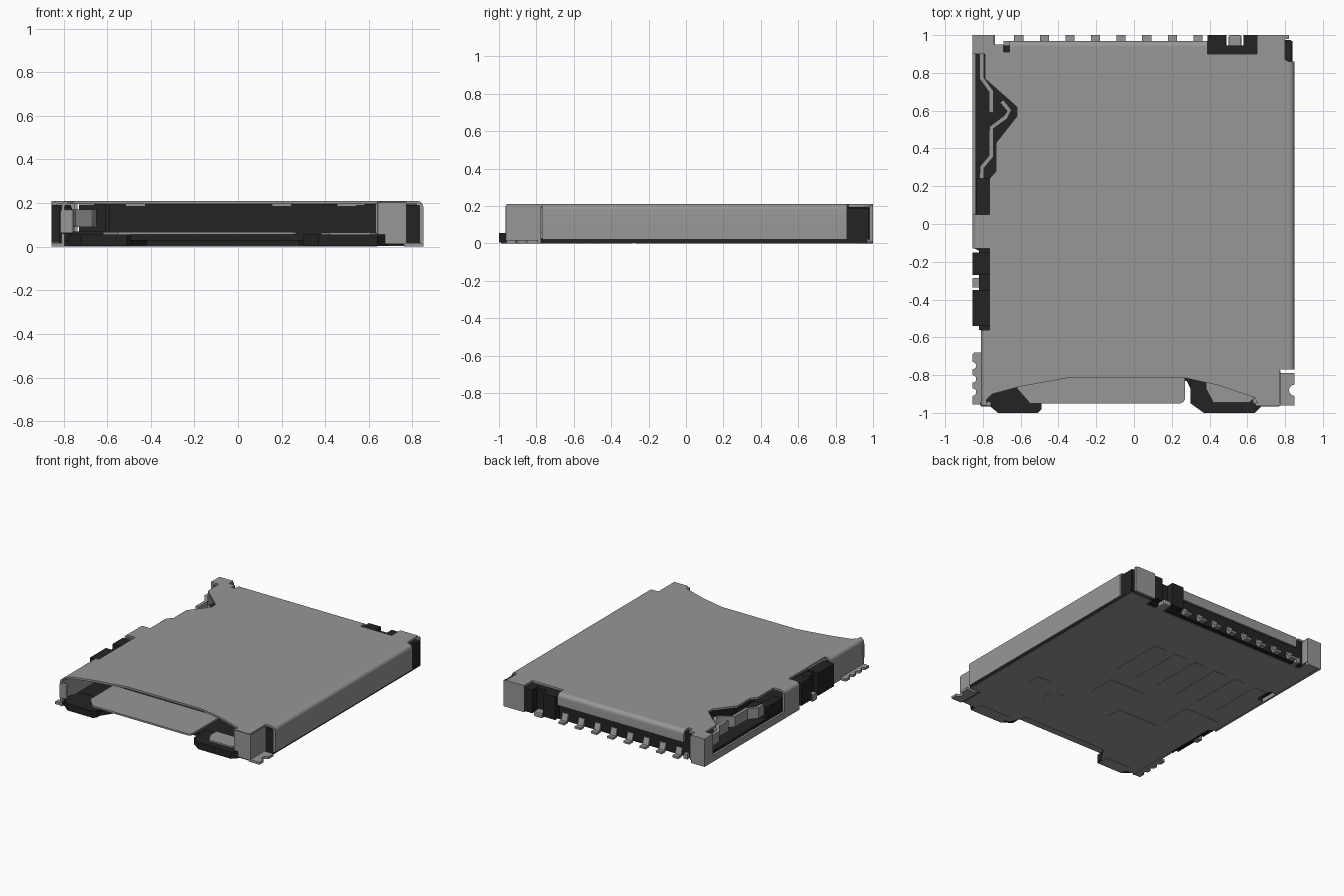
import bpy
import bmesh
import math
from mathutils import Vector

old = bpy.data.objects.get("Cube")
if old:
    bpy.data.objects.remove(old, do_unlink=True)


def material(name, value):
    m = bpy.data.materials.new(name)
    m.use_nodes = True
    color = (value, value, value, 1)
    m.diffuse_color = color
    m.node_tree.nodes["Principled BSDF"].inputs["Base Color"].default_value = color
    return m


METAL = material("grey_metal", 0.31)
BLACK = material("black_plastic", 0.017)


def loft(name, bottom, top, mat):
    """Closed solid between two matching outlines."""
    bm = bmesh.new()
    a = [bm.verts.new(p) for p in bottom]
    b = [bm.verts.new(p) for p in top]
    bm.faces.new(a)
    bm.faces.new(b)
    for i in range(len(a)):
        j = (i + 1) % len(a)
        bm.faces.new((a[i], a[j], b[j], b[i]))
    bmesh.ops.recalc_face_normals(bm, faces=bm.faces)
    mesh = bpy.data.meshes.new(name)
    bm.to_mesh(mesh)
    bm.free()
    mesh.materials.append(mat)
    ob = bpy.data.objects.new(name, mesh)
    bpy.context.collection.objects.link(ob)
    return ob


def prism(name, outline, z0, z1, mat):
    return loft(name, [(x, y, z0) for x, y in outline], [(x, y, z1) for x, y in outline], mat)


def box(name, x0, x1, y0, y1, z0, z1, mat, bevel=0):
    ob = prism(name, [(x0, y0), (x1, y0), (x1, y1), (x0, y1)], z0, z1, mat)
    if bevel:
        mod = ob.modifiers.new("soft_edges", "BEVEL")
        mod.width = bevel
        mod.segments = 2
    return ob


def arc(cx, cy, r, start, end, n=6):
    return [(cx + r * math.cos(math.radians(start + (end - start) * i / n)),
             cy + r * math.sin(math.radians(start + (end - start) * i / n))) for i in range(n + 1)]


def folded_edge(name, start, end, z0):
    """Sheet metal wall with a rounded top fold, outward on the right of start to end."""
    s, e = Vector(start), Vector(end)
    d = (e - s).normalized()
    out = Vector((d.y, -d.x))
    profile = [(0, z0)] + arc(-0.03, 0.18, 0.03, 0, 90) + [(-0.03, 0.195)]
    profile += arc(-0.03, 0.18, 0.015, 90, 0) + [(-0.015, z0)]
    rings = [[(*(p + out * u), z) for u, z in profile] for p in (s, e)]
    return loft(name, rings[0], rings[1], METAL)


def ribbon(name, path, half, z0, z1):
    """Upright strip that follows a path."""
    pts = [Vector(p) for p in path]
    sides = ([], [])
    for i, p in enumerate(pts):
        d = (pts[min(i + 1, len(pts) - 1)] - pts[max(i - 1, 0)]).normalized()
        n = Vector((-d.y, d.x)) * half
        sides[0].append(tuple(p + n))
        sides[1].append(tuple(p - n))
    return prism(name, sides[0] + sides[1][::-1], z0, z1, METAL)


# Shell roof with its curved front and the spring window
roof = [(0.82, -0.77), (0.82, 0.86), (0.80, 0.87), (0.80, 1.0), (0.65, 1.0), (0.65, 0.90),
        (0.39, 0.90), (0.39, 0.94), (-0.66, 0.94), (-0.66, 0.91), (-0.69, 0.91), (-0.69, 0.95),
        (-0.74, 0.95), (-0.74, 1.0), (-0.855, 1.0), (-0.855, 0.9), (-0.79, 0.9), (-0.79, 0.77),
        (-0.62, 0.62), (-0.62, 0.57), (-0.73, 0.43), (-0.73, 0.28), (-0.765, 0.24),
        (-0.765, 0.05), (-0.825, 0.05), (-0.825, -0.13), (-0.765, -0.13), (-0.765, -0.56),
        (-0.78, -0.56), (-0.78, -0.93), (-0.75, -0.9), (-0.6, -0.86), (-0.35, -0.815),
        (0.27, -0.815), (0.45, -0.855), (0.64, -0.92), (0.66, -0.96), (0.77, -0.96), (0.77, -0.77)]
prism("shell_roof", roof, 0.195, 0.21, METAL)

# Folded shell walls
folded_edge("shell_left_wall", (0.85, -0.77), (0.85, 0.86), 0.02)
folded_edge("shell_back_wall", (0.39, 0.97), (-0.66, 0.97), 0.12)
folded_edge("shell_right_middle_wall", (-0.855, 0.05), (-0.855, -0.13), 0)
folded_edge("shell_right_front_wall", (-0.81, -0.56), (-0.81, -0.96), 0)
box("back_left_wall", 0.65, 0.82, 0.98, 1.0, 0.01, 0.205, METAL)
box("back_right_corner", -0.855, -0.74, 0.98, 1.0, 0, 0.2, METAL)
box("back_right_side", -0.855, -0.835, 0.9, 1.0, 0, 0.2, METAL)
box("back_right_return", -0.75, -0.735, 0.93, 1.0, 0.02, 0.2, METAL)
box("right_lower_rail", -0.855, -0.84, 0.05, 0.9, 0, 0.05, METAL)

# Front corners
box("front_left_side", 0.76, 0.775, -0.96, -0.775, 0, 0.2, METAL)
box("front_left_corner", 0.64, 0.775, -0.965, -0.945, 0.01, 0.205, METAL, 0.008)
box("front_left_guide", 0.63, 0.65, -0.95, -0.85, 0.06, 0.2, METAL)
box("front_right_corner", -0.815, -0.755, -0.965, -0.94, 0.06, 0.17, METAL, 0.008)

# Base tray, with a small through hole beside the spring
tray = [(0.84, -0.77), (0.84, 0.97), (0.66, 0.97), (0.66, 0.91), (-0.74, 0.91), (-0.74, 0.98),
        (-0.845, 0.98), (-0.845, 0.53), (-0.8, 0.53), (-0.785, 0.51), (-0.785, 0.41),
        (-0.8, 0.39), (-0.845, 0.39), (-0.845, -0.13), (-0.8, -0.15), (-0.8, -0.95),
        (-0.5, -0.95), (-0.42, -0.83), (0.28, -0.83), (0.34, -0.95), (0.75, -0.95), (0.75, -0.77)]
prism("base_tray", tray, 0.006, 0.03, BLACK)
prism("underside_plate", [(x * 0.995, y) for x, y in tray], 0.002, 0.006, METAL)
box("hole_tab", -0.84, -0.8, 0.4, 0.515, 0.04, 0.055, METAL)

# Plastic walls inside the shell
box("inner_left_wall", 0.77, 0.835, -0.77, 0.97, 0.02, 0.19, BLACK)
box("inner_back_wall", -0.73, 0.82, 0.8, 0.945, 0.006, 0.194, BLACK)
box("spring_floor", -0.84, -0.6, 0.05, 0.9, 0.03, 0.07, BLACK)
box("spring_inner_wall", -0.61, -0.59, 0.05, 0.9, 0.03, 0.194, BLACK)
box("spring_rear_wall", -0.835, -0.765, 0.05, 0.24, 0.03, 0.15, BLACK)
for x0, x1 in ((0.39, 0.49), (0.58, 0.65)):
    box("back_plastic_post", x0, x1, 0.9, 1.0, 0.02, 0.195, BLACK)
box("back_post_tab", 0.5, 0.57, 0.9, 1.0, 0, 0.04, METAL, 0.01)
box("left_rear_plastic", 0.79, 0.832, 0.86, 0.975, 0.02, 0.19, BLACK)

# Switch housing on the right side
for y0, y1 in ((-0.27, -0.15), (-0.54, -0.35)):
    box("switch_block", -0.855, -0.765, y0, y1, 0.02, 0.19, BLACK)
box("switch_core", -0.82, -0.76, -0.56, -0.13, 0.006, 0.18, BLACK)
box("switch_terminal", -0.855, -0.82, -0.335, -0.285, 0, 0.05, METAL)

# Bent spring in the roof window
ribbon("spring_long", [(-0.805, 0.9), (-0.805, 0.77), (-0.755, 0.7), (-0.755, 0.59)], 0.012, 0.09, 0.17)
ribbon("spring_hook", [(-0.7, 0.65), (-0.66, 0.6), (-0.68, 0.565), (-0.755, 0.51),
                       (-0.755, 0.36), (-0.805, 0.3), (-0.805, 0.24)], 0.012, 0.09, 0.17)

# Front plastic blocks and the metal lips
prism("front_right_block", [(-0.78, -0.88), (-0.78, -0.95), (-0.72, -1.0), (-0.51, -1.0),
                            (-0.49, -0.98), (-0.49, -0.9), (-0.62, -0.8), (-0.75, -0.8)],
      0.004, 0.055, BLACK)
prism("front_left_block", [(0.3, -0.8), (0.3, -0.95), (0.37, -1.0), (0.64, -1.0),
                           (0.69, -0.95), (0.69, -0.8)], 0.004, 0.055, BLACK)
lip = [(-0.62, -0.6), (-0.62, -0.87), (-0.55, -0.95)] + arc(0.24, -0.92, 0.03, -90, 0) + [(0.27, -0.6)]
prism("front_lip", lip, 0.055, 0.068, METAL)
prism("front_small_lip", [(0.38, -0.8), (0.38, -0.87), (0.42, -0.945), (0.61, -0.945),
                          (0.64, -0.92), (0.64, -0.8)], 0.055, 0.066, METAL)
box("front_right_block_base", -0.72, -0.51, -0.99, -0.9, 0, 0.004, METAL)
box("front_left_block_base", 0.37, 0.64, -0.99, -0.9, 0, 0.004, METAL)
for x in (-0.47, 0.2, 0.5):
    box("roof_dimple", x - 0.045, x + 0.045, -0.7, -0.6, 0.185, 0.196, METAL)

# Solder tabs with round bites
left_tab = [(0.77, -0.96), (0.85, -0.96), (0.85, -0.91)] + arc(0.85, -0.88, 0.03, 270, 90)
prism("left_solder_tab", left_tab + [(0.85, -0.79), (0.77, -0.79)], 0, 0.018, METAL)
right_tab = [(-0.8, -0.68), (-0.845, -0.68), (-0.855, -0.69)]
for y in (-0.75, -0.82, -0.89):
    right_tab += arc(-0.855, y, 0.02, 90, -90)
prism("right_solder_tab", right_tab + [(-0.855, -0.955), (-0.8, -0.955)], 0, 0.018, METAL)

# Row of bent contact pins along the back
pin = [(0.92, 0.065), (0.95, 0.065), (0.968, 0.016), (1.0, 0.016),
       (1.0, 0), (0.957, 0), (0.94, 0.05), (0.92, 0.05)]
for i in range(8):
    x = -0.61 + i * 0.1355
    loft("contact_pin", [(x - 0.024, y, z) for y, z in pin], [(x + 0.024, y, z) for y, z in pin], METAL)
box("rear_corner_pin", -0.69, -0.66, 0.9, 0.97, 0.0, 0.04, METAL)

# Raised pads on the underside
pads = [(0.02, -0.16, 0.3, 0.22), (-0.64, -0.14, 0.3, 0.24), (-0.32, -0.39, 0.36, 0.12),
        (0.52, -0.4, 0.12, 0.12)]
pads += [(0.185 - i * 0.18, 0.3, 0.1, 0.42) for i in range(6)]
for x, y, w, d in pads:
    box("underside_pad", x - w / 2, x + w / 2, y - d / 2, y + d / 2, 0, 0.003, METAL)
prism("underside_disc", arc(0.294, -0.507, 0.08, 0, 345, 23), 0, 0.003, METAL)

# Smooth the folded walls while keeping their sharp corners
bpy.ops.object.select_all(action="DESELECT")
for ob in bpy.context.scene.objects:
    if ob.type == "MESH" and ob.name.startswith("shell_") and "wall" in ob.name:
        ob.select_set(True)
        bpy.context.view_layer.objects.active = ob
bpy.ops.object.shade_smooth_by_angle(angle=math.radians(35))
